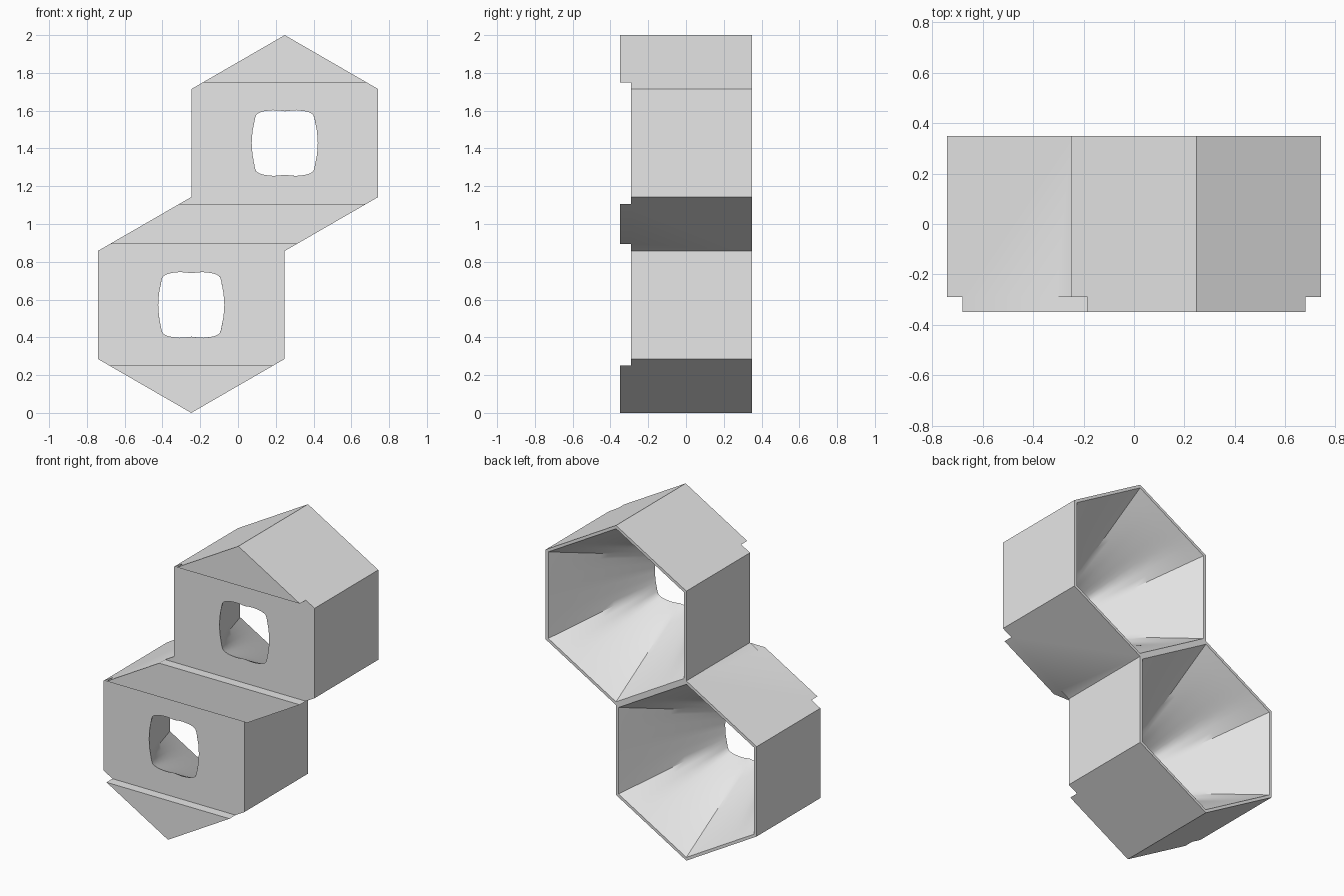
import bpy, bmesh
from math import pi, sin, cos, tan, sqrt, radians

if "Cube" in bpy.data.objects:
    bpy.data.objects.remove(bpy.data.objects["Cube"], do_unlink=True)

R = 2 / 3.5                 # hexagon corner radius
W = R * sqrt(3) / 2         # hexagon half width
FRONT, SLOT, BACK = -0.35, -0.29, 0.35
WALL = 0.018                # rim thickness at the open back
CENTRES = [(-W / 2, R), (W / 2, 2.5 * R)]

grey = bpy.data.materials.new("light_grey")
grey.use_nodes = True
grey.diffuse_color = (0.8, 0.8, 0.8, 1)
grey.node_tree.nodes["Principled BSDF"].inputs["Base Color"].default_value = (0.8, 0.8, 0.8, 1)


def loft(name, rings):
    """Closed solid through a list of equal-length rings."""
    bm = bmesh.new()
    loops = [[bm.verts.new(p) for p in ring] for ring in rings]
    n = len(loops[0])
    for a, b in zip(loops, loops[1:]):
        for i in range(n):
            j = (i + 1) % n
            bm.faces.new((a[i], a[j], b[j], b[i]))
    bm.faces.new(loops[0][::-1])
    bm.faces.new(loops[-1])
    bmesh.ops.recalc_face_normals(bm, faces=bm.faces)
    mesh = bpy.data.meshes.new(name)
    bm.to_mesh(mesh)
    bm.free()
    mesh.materials.append(grey)
    obj = bpy.data.objects.new(name, mesh)
    bpy.context.collection.objects.link(obj)
    return obj


def hex_point(a):
    """Inner hexagon, flat sides to left and right."""
    local = (a + pi / 6) % (pi / 3) - pi / 6
    r = (W - WALL) / cos(local)
    return r * cos(a), r * sin(a)


# One quarter of the bulged square window
QUARTER = [(0.175, 0), (0.171, 0.06), (0.155, 0.145), (0.145, 0.157),
           (0.11, 0.169), (0.06, 0.174), (0.03, 0.172), (0, 0.168)]


def window_point(a):
    """Where a ray at angle a meets the window outline."""
    c, s = abs(cos(a)), abs(sin(a))
    for (x0, z0), (x1, z1) in zip(QUARTER, QUARTER[1:]):
        d0, d1 = c * z0 - s * x0, c * z1 - s * x1
        if d0 <= 1e-9 and d1 >= -1e-9:
            t = d0 / (d0 - d1)
            r = sqrt((x0 + (x1 - x0) * t) ** 2 + (z0 + (z1 - z0) * t) ** 2)
            return r * cos(a), r * sin(a)


def funnel_ring(cx, cz, y, n=72):
    t = (BACK - y) / (BACK - SLOT)
    ring = []
    for i in range(n):
        a = 2 * pi * i / n
        (hx, hz), (wx, wz) = hex_point(a), window_point(a)
        ring.append((cx + hx + (wx - hx) * t, y, cz + hz + (wz - hz) * t))
    return ring


# Body: outline of two joined hexagons, right half turned to make the left
half = [(-W / 2, 0), (W / 2, R / 2), (W / 2, 1.5 * R), (1.5 * W, 2 * R), (1.5 * W, 3 * R)]
outline = half + [(-x, 2 - z) for x, z in half]
body = loft("double_cell_shell", [[(x, y, z) for x, z in outline] for y in (FRONT, BACK)])

cutters = []
for k, (cx, cz) in enumerate(CENTRES):
    # Tapered inside, from hexagonal back to window
    ys = [BACK + 0.01 - 0.72 * i / 9 for i in range(10)]
    cutters.append(loft(f"funnel_cutter_{k}", [funnel_ring(cx, cz, y) for y in ys]))
    # Shallow slot across the front of each cell
    h = R - 0.25
    corners = [(-1, cz - h), (1, cz - h), (1, cz + h), (-1, cz + h)]
    cutters.append(loft(f"slot_cutter_{k}", [[(x, y, z) for x, z in corners] for y in (-0.5, SLOT)]))

bpy.context.view_layer.objects.active = body
for cutter in cutters:
    cutter.hide_render = True
    mod = body.modifiers.new("cut", "BOOLEAN")
    mod.operation = "DIFFERENCE"
    mod.solver = "EXACT"
    mod.object = cutter
    bpy.ops.object.modifier_apply(modifier=mod.name)
    bpy.data.objects.remove(cutter, do_unlink=True)

# Smooth inside, crisp outside
for obj in bpy.context.selected_objects:
    obj.select_set(False)
body.select_set(True)
bpy.ops.object.shade_smooth_by_angle(angle=radians(35))
